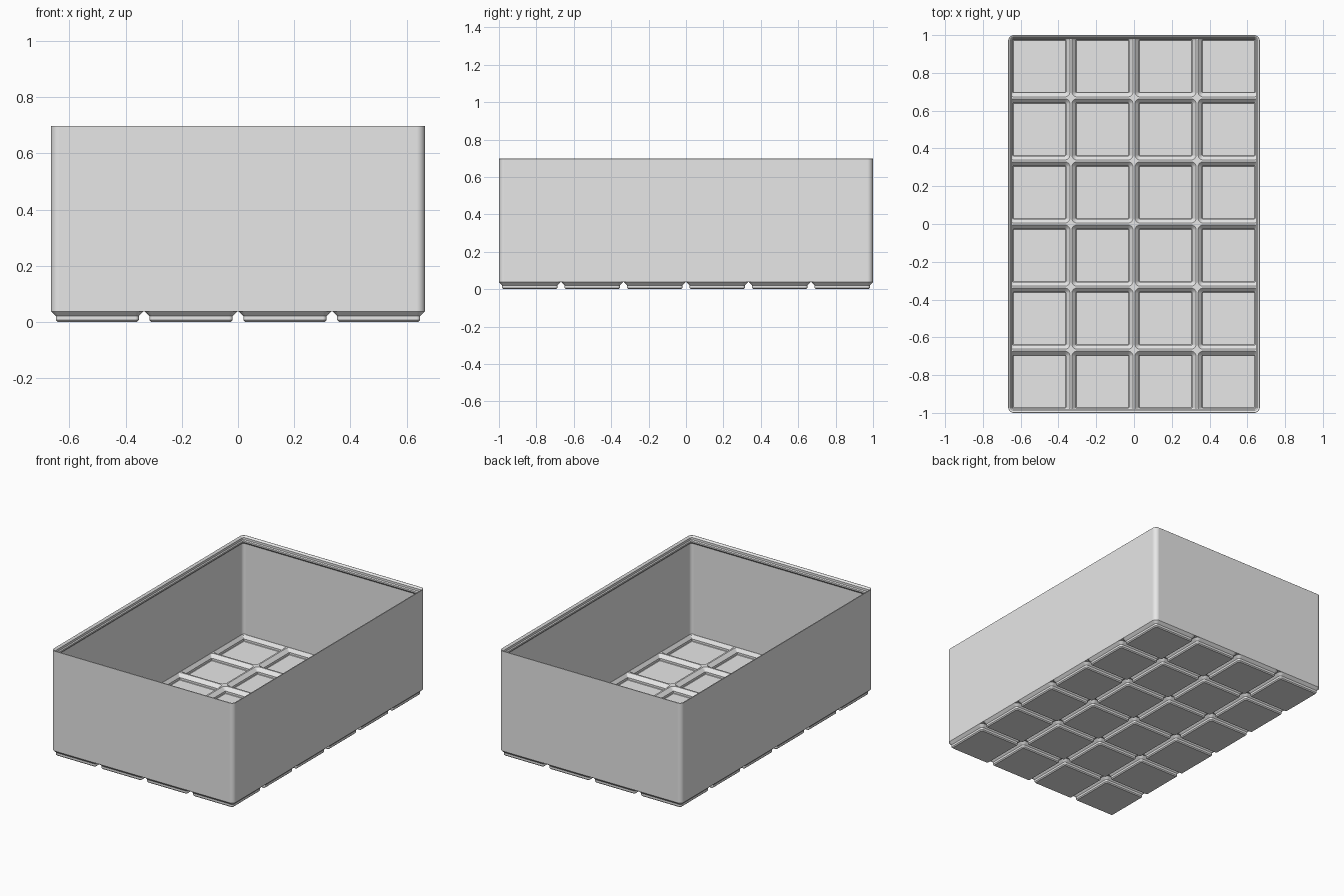
import bpy, bmesh, math

cube = bpy.data.objects.get("Cube")
if cube:
    bpy.data.objects.remove(cube, do_unlink=True)

# Work in millimetre-like units, scaled so the length becomes 2
COLS, ROWS, PITCH = 4, 6, 42.0
HX, HY = COLS * PITCH / 2 - 0.25, ROWS * PITCH / 2 - 0.25
S = 1.0 / HY
CORNER_STEPS = 8
WALL = 0.95

grey = bpy.data.materials.new("plain grey")
grey.use_nodes = True
grey.diffuse_color = (0.8, 0.8, 0.8, 1)
grey.node_tree.nodes["Principled BSDF"].inputs["Base Color"].default_value = (0.8, 0.8, 0.8, 1)


def rounded_rect(hx, hy, r):
    pts = []
    for q, (sx, sy) in enumerate([(1, 1), (-1, 1), (-1, -1), (1, -1)]):
        for i in range(CORNER_STEPS + 1):
            a = math.pi / 2 * (q + i / CORNER_STEPS)
            pts.append((sx * (hx - r) + r * math.cos(a), sy * (hy - r) + r * math.sin(a)))
    return pts


def loft(bm, rings):
    """Closed solid through a stack of (points, z) rings."""
    loops = [[bm.verts.new((x * S, y * S, z * S)) for x, y in pts] for pts, z in rings]
    for a, b in zip(loops, loops[1:]):
        for i in range(len(a)):
            j = (i + 1) % len(a)
            bm.faces.new((a[i], a[j], b[j], b[i]))
    bm.faces.new(loops[0][::-1])
    bm.faces.new(loops[-1])


def finish(name, bm):
    bmesh.ops.recalc_face_normals(bm, faces=bm.faces)
    mesh = bpy.data.meshes.new(name)
    bm.to_mesh(mesh)
    bm.free()
    mesh.materials.append(grey)
    ob = bpy.data.objects.new(name, mesh)
    bpy.context.collection.objects.link(ob)
    return ob


def cell_grid(name, profile, limit=0.0):
    """One lofted block per cell; profile is (half width, z)."""
    bm = bmesh.new()
    lx, ly = HX - limit, HY - limit
    for c in range(COLS):
        for r in range(ROWS):
            cx = (c - (COLS - 1) / 2) * PITCH
            cy = (r - (ROWS - 1) / 2) * PITCH
            rings = []
            for half, z in profile:
                pts = rounded_rect(half, half, half - 17)
                rings.append(([(max(-lx, min(lx, cx + x)), max(-ly, min(ly, cy + y)))
                               for x, y in pts], z))
            loft(bm, rings)
    return finish(name, bm)


# Walls with stepped stacking rim: (inset, z) from outer foot over the rim to inner floor
wall_profile = [(0, 4.75), (0, 87.6), (0.15, 87.75), (0.5, 87.75), (0.75, 87.65),
                (1.9, 86.5), (1.9, 84.7), (2.6, 84), (2.6, 82.8), (WALL, 81.15), (WALL, 5.75)]
bm = bmesh.new()
loft(bm, [(rounded_rect(HX - i, HY - i, 3.75 - i), z) for i, z in wall_profile])
walls = finish("bin_walls", bm)

# Stepped feet under every cell
feet = cell_grid("base_feet", [(17.8, 0), (18.6, 0.8), (18.6, 2.6), (20.75, 4.75)])

# Hollow pockets that follow the feet, leaving ribs between cells
pockets = cell_grid("pocket_cutter", [(17.3, 1), (17.6, 1.3), (17.6, 3), (20.6, 6)], WALL + 0.05)
pockets.hide_render = True

for ob in (walls, feet):
    bpy.ops.object.select_all(action='DESELECT')
    ob.select_set(True)
    bpy.context.view_layer.objects.active = ob
    cut = ob.modifiers.new("pockets", 'BOOLEAN')
    cut.operation = 'DIFFERENCE'
    cut.solver = 'EXACT'
    cut.object = pockets
    bpy.ops.object.modifier_apply(modifier=cut.name)
    bpy.ops.object.shade_smooth_by_angle(angle=math.radians(30))
    weighted = ob.modifiers.new("even_shading", 'WEIGHTED_NORMAL')
    weighted.keep_sharp = True

bpy.data.objects.remove(pockets, do_unlink=True)
